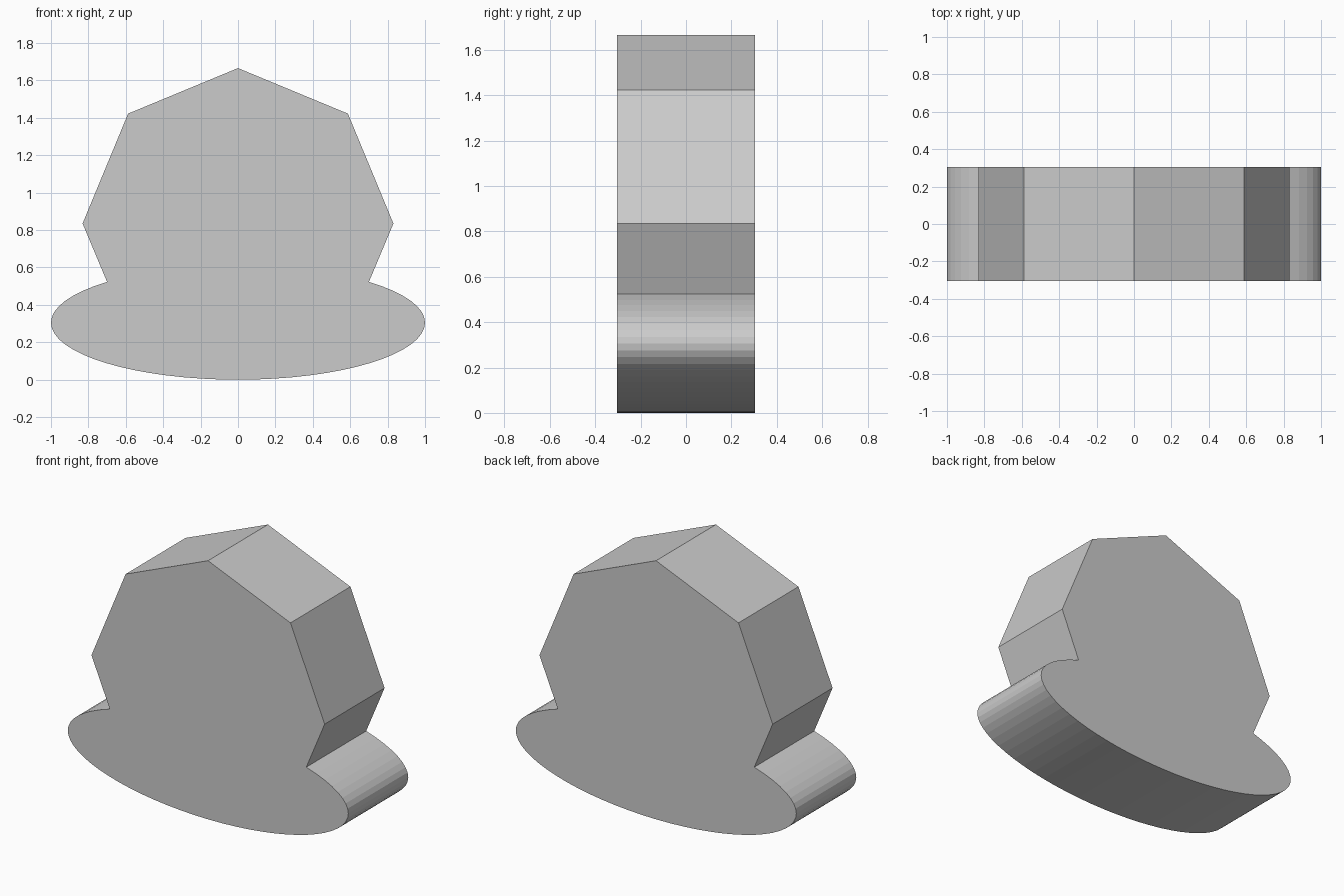
import bpy, bmesh
from math import sin, cos, radians, tau

if "Cube" in bpy.data.objects:
    bpy.data.objects.remove(bpy.data.objects["Cube"])

HALF_DEPTH = 0.305
BASE_H = 0.305            # half height of the oval base
R, CENTRE_Z = 0.831, 0.835  # octagon dome

# Oval base outline, from the right notch around underneath to the left notch
base = [(cos(k * tau / 64), BASE_H + BASE_H * sin(k * tau / 64))
        for k in range(-40, 9)]

# Upper five corners of the octagon, right to left
dome = [(R * cos(radians(a)), CENTRE_Z + R * sin(radians(a)))
        for a in range(0, 181, 45)]

# Notches where the dome meets the base
notch = (0.70, 0.523)
outline = base + [notch] + dome + [(-notch[0], notch[1])]

# Extrude the joined silhouette through its depth
bm = bmesh.new()
front = bm.faces.new([bm.verts.new((x, -HALF_DEPTH, z)) for x, z in outline])
ext = bmesh.ops.extrude_face_region(bm, geom=[front], use_keep_orig=True)
moved = [g for g in ext["geom"] if isinstance(g, bmesh.types.BMVert)]
bmesh.ops.translate(bm, verts=moved, vec=(0, 2 * HALF_DEPTH, 0))
bmesh.ops.recalc_face_normals(bm, faces=bm.faces)

mesh = bpy.data.meshes.new("domed_block")
bm.to_mesh(mesh)
bm.free()
bpy.context.collection.objects.link(bpy.data.objects.new("domed_block", mesh))
